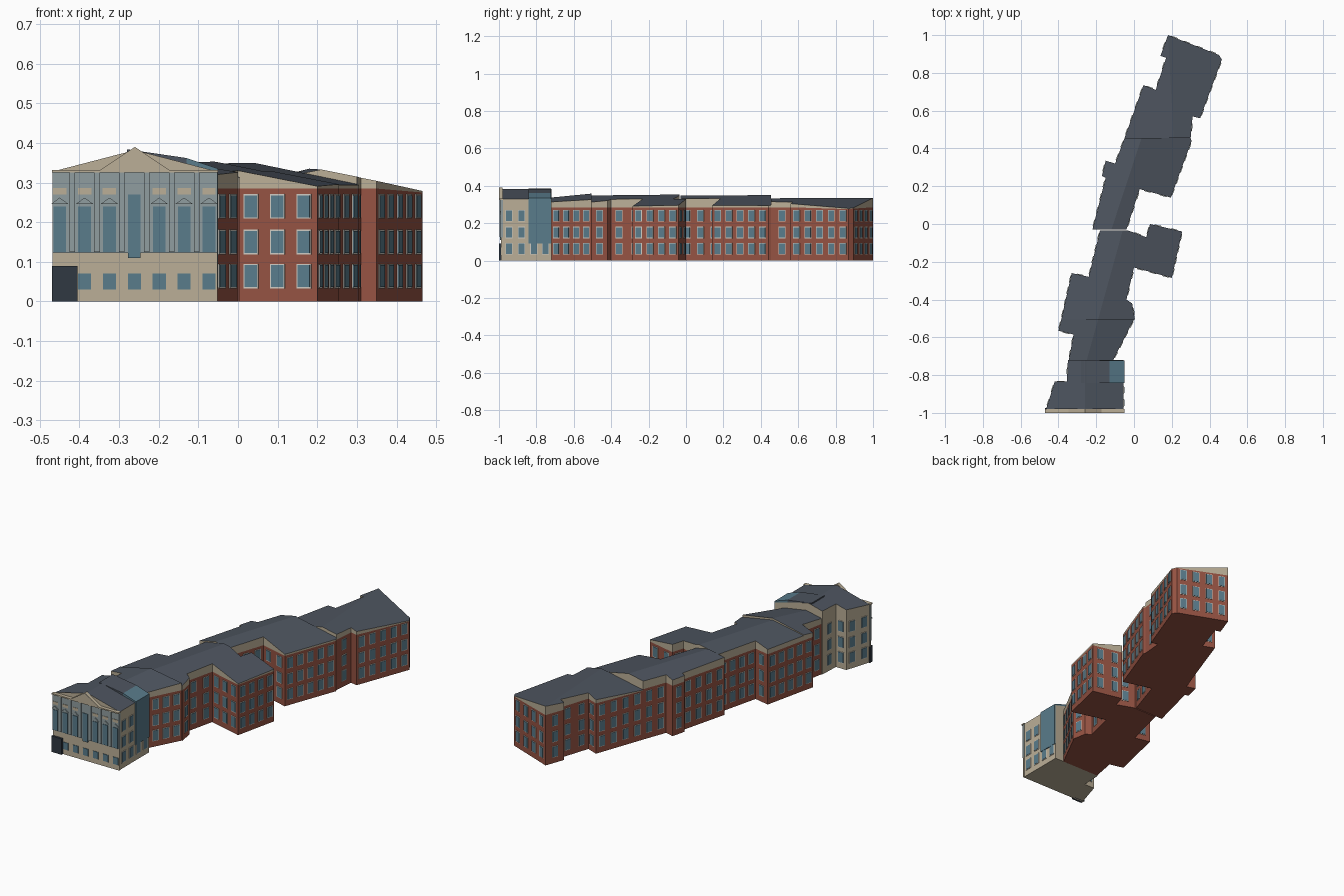
import bpy, bmesh, math
from mathutils import Vector, Matrix

if "Cube" in bpy.data.objects:
    bpy.data.objects.remove(bpy.data.objects["Cube"])


def mat(name, c):
    m = bpy.data.materials.new(name)
    m.diffuse_color = (*c, 1)
    m.use_nodes = True
    m.node_tree.nodes["Principled BSDF"].inputs["Base Color"].default_value = m.diffuse_color
    return m


BRICK = mat("brick", (0.30, 0.085, 0.055))
BEIGE = mat("beige", (0.50, 0.43, 0.31))
SLATE = mat("slate", (0.075, 0.09, 0.115))
GLASS = mat("glass", (0.10, 0.20, 0.26))
FRAME = mat("frame", (0.62, 0.60, 0.54))
PANEL = mat("grey_panel", (0.28, 0.34, 0.35))
DARK = mat("dark", (0.03, 0.04, 0.055))


def finish(name, bm, *mats):
    me = bpy.data.meshes.new(name)
    bmesh.ops.recalc_face_normals(bm, faces=bm.faces)
    bm.to_mesh(me)
    bm.free()
    for m in mats:
        me.materials.append(m)
    ob = bpy.data.objects.new(name, me)
    bpy.context.collection.objects.link(ob)
    return ob


def add_box(bm, centre, size, angle=0):
    m = (Matrix.Translation(centre) @ Matrix.Rotation(angle, 4, 'Z')
         @ Matrix.Diagonal((*size, 1)))
    bmesh.ops.create_cube(bm, size=1, matrix=m)


def box(name, x0, x1, y0, y1, z0, z1, m):
    bm = bmesh.new()
    add_box(bm, ((x0 + x1) / 2, (y0 + y1) / 2, (z0 + z1) / 2),
            (x1 - x0, y1 - y0, z1 - z0))
    return finish(name, bm, m)


def add_prism(bm, pts, y0, y1):
    # extrude an x-z outline along y
    a = [bm.verts.new((x, y0, z)) for x, z in pts]
    b = [bm.verts.new((x, y1, z)) for x, z in pts]
    bm.faces.new(a)
    bm.faces.new(b[::-1])
    for i in range(len(a)):
        j = (i + 1) % len(a)
        bm.faces.new((a[i], a[j], b[j], b[i]))


CUTS = (-0.98, -0.72, -0.505, -0.033, 0.455)
frames, panes = bmesh.new(), bmesh.new()


def windows(a, b):
    # three storeys of framed windows along one wall
    d = b - a
    n = int(d.length / 0.06)
    if n < 1 or any(abs(a.y - c) < .01 and abs(b.y - c) < .01 for c in CUTS):
        return
    ang = math.atan2(d.y, d.x)
    for i in range(n):
        p = a + d * ((i + 0.5) / n)
        for z in (0.064, 0.15, 0.24):
            add_box(frames, (p.x, p.y, z), (0.038, 0.005, 0.062), ang)
            add_box(panes, (p.x, p.y, z), (0.032, 0.008, 0.056), ang)


def wing(name, west, east, r0, r1, slope, wall, top=0.285):
    # walls follow the outline and rise to roof planes falling from the ridge
    p0, p1 = Vector(r0), Vector(r1)
    d = (p1 - p0).xy

    def roof_z(p):
        v = p - p0.xy
        t = v.dot(d) / d.length_squared
        dist = abs(v.x * d.y - v.y * d.x) / d.length
        return p0.z + t * (p1.z - p0.z) - slope * dist

    e = [Vector(p) for p in east]
    w = [Vector(p) for p in reversed(west)]
    outline = [p0.xy] + e + [p1.xy] + w
    n = len(outline)
    bm = bmesh.new()
    rows = [[bm.verts.new((*p, z(p))) for p in outline] for z in
            (lambda p: 0, lambda p: min(top, roof_z(p) - 0.004), roof_z)]
    bm.faces.new(rows[0][::-1])
    for i in range(n):
        j = (i + 1) % n
        for k in (0, 1):
            f = bm.faces.new((rows[k][i], rows[k][j],
                              rows[k + 1][j], rows[k + 1][i]))
            f.material_index = k
        windows(outline[i], outline[j])
    k = len(e) + 2
    for part in (rows[2][:k], rows[2][k - 1:] + rows[2][:1]):
        bm.faces.new(part).material_index = 2
    finish(name, bm, wall, BEIGE, SLATE)


# Stepped building parts, from the front to the far end
wing("front_hall",
     [(-.465, -.98), (-.42, -.835), (-.355, -.835), (-.35, -.72)],
     [(-.055, -.98), (-.055, -.845), (-.055, -.72)],
     (-.26, -.98, .382), (-.26, -.72, .382), 0.26, BEIGE)
wing("link_wing",
     [(-.345, -.72), (-.32, -.585), (-.4, -.565), (-.385, -.505)],
     [(-.11, -.72), (0, -.505)],
     (-.25, -.72, .337), (-.19, -.505, .358), 0.2, BRICK)
wing("near_wing",
     [(-.385, -.505), (-.33, -.26), (-.24, -.28), (-.18, -.035)],
     [(.005, -.505), (-.01, -.42), (-.04, -.4), (0, -.23), (.2, -.285),
      (.255, -.04), (.085, 0), (.065, -.07), (-.03, -.035)],
     (-.19, -.505, .348), (-.06, -.035, .353), 0.19, BRICK)
wing("middle_wing",
     [(-.22, -.03), (-.15, .245), (-.17, .255), (-.15, .335), (-.1, .32),
      (-.05, .455)],
     [(-.04, -.03), (.03, .185), (.195, .14), (.305, .44), (.3, .455)],
     (-.12, -.03, .347), (.04, .455, .35), 0.22, BRICK)
wing("far_wing",
     [(-.05, .455), (.05, .735), (.115, .71), (.17, .88), (.14, .89)],
     [(.3, .455), (.31, .57), (.35, .56), (.465, .87), (.45, .895)],
     (.21, .455, .333), (.18, 1.0, .335), 0.2, BRICK)

# Glazed stair on the right of the front hall, with its roof strip
box("glazed_stair", -.13, -.05, -.842, -.722, .09, .305, GLASS)
bm = bmesh.new()
add_prism(bm, [(-.13, .30), (-.05, .30), (-.05, .335), (-.13, .362)],
          -.842, -.722)
finish("glazed_stair_roof", bm, GLASS)
bm = bmesh.new()
add_prism(bm, [(-.28, .36), (-.13, .34), (-.13, .362), (-.28, .384)],
          -.842, -.722)
finish("stair_roof", bm, SLATE)

# Front facade: grey upper panel, base, cornice, pediment, dark porch
box("facade_panel", -.468, -.052, -.992, -.979, .122, .33, PANEL)
box("facade_base", -.468, -.052, -.988, -.979, 0, .122, BEIGE)
box("cornice", -.47, -.05, -1, -.979, .325, .332, BEIGE)
box("porch_block", -.47, -.405, -1, -.975, 0, .09, DARK)
bm = bmesh.new()
add_prism(bm, [(-.35, .33), (-.17, .33), (-.26, .39)], -1, -.98)
finish("pediment", bm, BEIGE)
trim = bmesh.new()
for s in (-1, 1):
    add_prism(trim, [(-.26, .39), (-.26, .384), (-.26 + s * .082, .33),
                     (-.26 + s * .09, .33)], -1, -.998)
finish("pediment_trim", trim, SLATE)

# Facade bays: tall windows with small gablets, friezes and lower windows
gablets, frieze, pil = bmesh.new(), bmesh.new(), bmesh.new()
for i in range(7):
    x = -.45 + i * .0628
    lo, hi = (.11, .27) if i == 3 else (.125, .24)
    add_box(panes, (x, -.992, (lo + hi) / 2), (.032, .006, hi - lo))
    if i:
        add_box(panes, (x, -.988, .05), (.033, .006, .04))
        add_box(pil, (x - .0314, -.993, .225), (.014, .008, .2))
    if i != 3:
        add_prism(gablets, [(x - .022, .246), (x + .022, .246), (x, .262)],
                  -.997, -.99)
        add_box(frieze, (x, -.992, .278), (.034, .005, .016))
finish("gablets", gablets, PANEL)
finish("frieze_blocks", frieze, BEIGE)
finish("pilasters", pil, PANEL)
finish("window_frames", frames, FRAME)
finish("window_panes", panes, GLASS)
